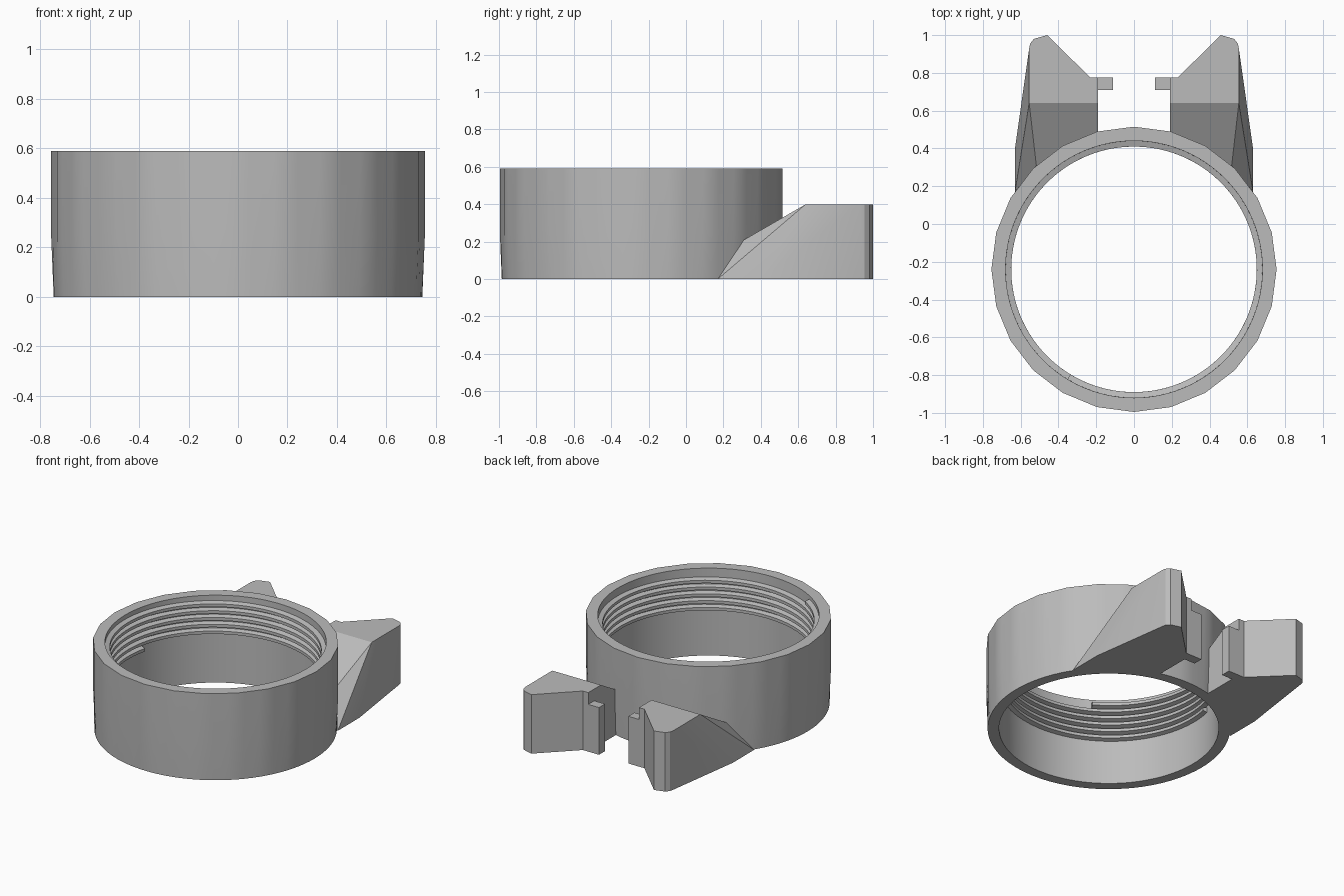
import bpy, bmesh
from math import sin, cos, pi, radians

if "Cube" in bpy.data.objects:
    bpy.data.objects.remove(bpy.data.objects["Cube"])

CENTRE_Y = -0.24
LUG_TOP = 0.4

grey = bpy.data.materials.new("plain grey")
grey.use_nodes = True
grey.diffuse_color = (0.5, 0.5, 0.5, 1)
grey.node_tree.nodes["Principled BSDF"].inputs["Base Color"].default_value = grey.diffuse_color


def make_object(name, bm):
    bmesh.ops.recalc_face_normals(bm, faces=bm.faces)
    mesh = bpy.data.meshes.new(name)
    bm.to_mesh(mesh)
    bm.free()
    mesh.materials.append(grey)
    obj = bpy.data.objects.new(name, mesh)
    bpy.context.collection.objects.link(obj)
    return obj


def smooth(obj, angle=30):
    bpy.ops.object.select_all(action="DESELECT")
    obj.select_set(True)
    bpy.context.view_layer.objects.active = obj
    bpy.ops.object.shade_smooth_by_angle(angle=radians(angle))


def skin(bm, loops, closed):
    """Bridge equal closed loops of vertices."""
    n = len(loops[0])
    pairs = list(zip(loops, loops[1:]))
    if closed:
        pairs.append((loops[-1], loops[0]))
    for a, b in pairs:
        for i in range(n):
            j = (i + 1) % n
            bm.faces.new((a[i], a[j], b[j], b[i]))


# Collar wall: round at the foot, 24-sided above, with a round bore
def faceted(a):
    step = pi / 12
    return 0.755 * cos(step / 2) / cos(a % step - step / 2)


profile = [(lambda a: 0.745, 0), (faceted, 0.24), (faceted, 0.59),
           (lambda a: 0.68, 0.59), (lambda a: 0.675, 0)]
bm = bmesh.new()
loops = []
for radius, z in profile:
    angles = [2 * pi * i / 96 for i in range(96)]
    loops.append([bm.verts.new((radius(a) * cos(a), CENTRE_Y + radius(a) * sin(a), z))
                  for a in angles])
skin(bm, loops, True)
smooth(make_object("collar_wall", bm))

# Internal screw thread: a trapezoid swept along a helix
section = [(0.69, -0.022), (0.65, -0.01), (0.65, 0.01), (0.69, 0.022)]
pitch, turns, steps = 0.046, 5.2, 500
bm = bmesh.new()
loops = []
for i in range(steps + 1):
    turn = turns * i / steps
    a = radians(167) + 2 * pi * turn
    loops.append([bm.verts.new((r * cos(a), CENTRE_Y + r * sin(a), 0.31 + pitch * turn + dz))
                  for r, dz in section])
skin(bm, loops, False)
bm.faces.new(loops[0])
bm.faces.new(loops[-1])
smooth(make_object("screw_thread", bm))

# Cutter that keeps the lugs out of the bore
bm = bmesh.new()
bmesh.ops.create_cone(bm, cap_ends=True, segments=96, radius1=0.715, radius2=0.715, depth=2)
bmesh.ops.translate(bm, verts=bm.verts, vec=(0, CENTRE_Y, 0))
cutter = make_object("bore_cutter", bm)
cutter.hide_render = True
cutter.hide_viewport = True


def box(name, x0, x1, y0, y1, z1, side):
    bm = bmesh.new()
    bmesh.ops.create_cube(bm, size=1)
    for v in bm.verts:
        v.co = (side * (x1 if v.co.x > 0 else x0), y1 if v.co.y > 0 else y0,
                z1 if v.co.z > 0 else 0)
    return make_object(name, bm)


# Clamp lugs, each with a small hook tab facing the gap
tail = [(0.555, 0.93), (0.55, 0.955), (0.53, 0.98), (0.46, 1.0), (0.19, 0.735)]
foot = [(0.63, 0.17), (0.63, 0.4), (0.19, 0.17)] + tail
top = [(0.555, 0.64), (0.19, 0.64)] + tail
ramp = [(0.517, 0.31, 0.21), (0.19, 0.31, 0.21)]

for side, label in ((1, "left"), (-1, "right")):
    bm = bmesh.new()
    points = [(x, y, 0) for x, y in foot] + [(x, y, LUG_TOP) for x, y in top] + ramp
    for x, y, z in points:
        bm.verts.new((side * x, y, z))
    bmesh.ops.convex_hull(bm, input=bm.verts)
    bmesh.ops.dissolve_limit(bm, angle_limit=radians(1), verts=bm.verts, edges=bm.edges)
    lug = make_object(label + "_lug", bm)
    cut = lug.modifiers.new("bore", "BOOLEAN")
    cut.operation = "DIFFERENCE"
    cut.solver = "EXACT"
    cut.object = cutter
    smooth(lug, 25)
    box(label + "_lug_corner", 0.19, 0.23, 0.7, 0.775, LUG_TOP, side)
    box(label + "_hook_tab", 0.11, 0.2, 0.71, 0.775, 0.32, side)
